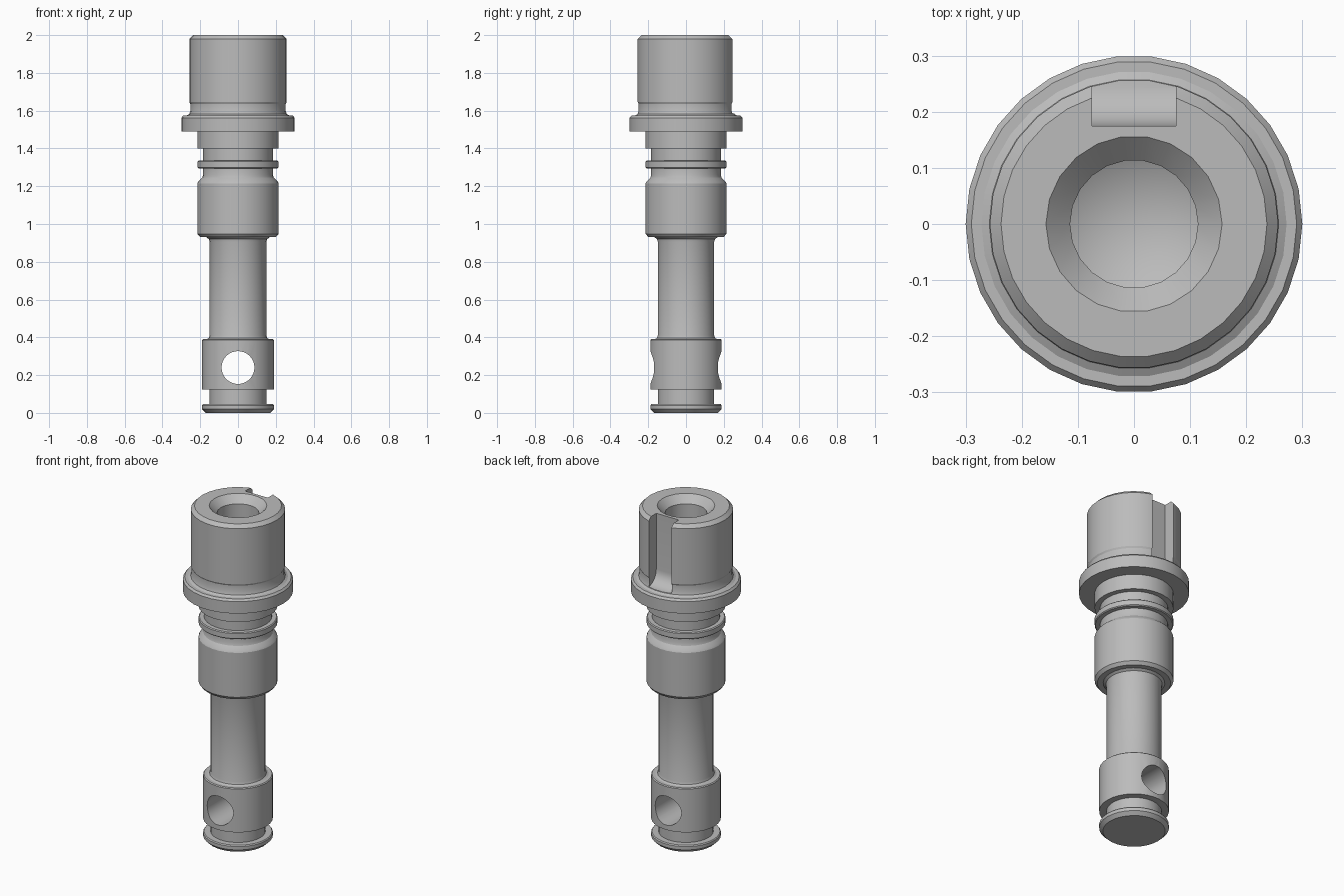
import bpy, bmesh
from math import cos, sin, pi, radians

cube = bpy.data.objects.get("Cube")
if cube:
    bpy.data.objects.remove(cube)

steel = bpy.data.materials.new("steel_grey")
steel.use_nodes = True
colour = (0.5, 0.5, 0.5, 1)
steel.diffuse_color = colour
steel.node_tree.nodes["Principled BSDF"].inputs["Base Color"].default_value = colour


def make_object(name, bm):
    bmesh.ops.recalc_face_normals(bm, faces=bm.faces)
    mesh = bpy.data.meshes.new(name)
    bm.to_mesh(mesh)
    bm.free()
    mesh.materials.append(steel)
    obj = bpy.data.objects.new(name, mesh)
    bpy.context.collection.objects.link(obj)
    return obj


def lathe(name, profile, sides):
    """Turn (radius, height) points round z; radius 0 makes a tip."""
    bm = bmesh.new()
    rings = []
    for r, z in profile:
        if r == 0:
            rings.append([bm.verts.new((0, 0, z))] * sides)
        else:
            rings.append([bm.verts.new((r * cos(2 * pi * i / sides),
                                        r * sin(2 * pi * i / sides), z))
                          for i in range(sides)])
    for low, high in zip(rings, rings[1:]):
        for i in range(sides):
            j = (i + 1) % sides
            corners = list(dict.fromkeys((low[i], low[j], high[j], high[i])))
            bm.faces.new(corners)
    for ring in (rings[0], rings[-1]):
        if ring[0] is not ring[1]:
            bm.faces.new(ring)
    return make_object(name, bm)


def cut(target, cutter):
    cutter.hide_render = True
    cutter.hide_viewport = True
    mod = target.modifiers.new(cutter.name, 'BOOLEAN')
    mod.operation = 'DIFFERENCE'
    mod.solver = 'EXACT'
    mod.object = cutter


# Turned shaft: foot, stem, sealing land, grooves, flange and head
shaft = lathe("turned_shaft", [
    (0.17, 0), (0.19, 0.02), (0.19, 0.04), (0.185, 0.046), (0.15, 0.046),
    (0.15, 0.125), (0.19, 0.125), (0.19, 0.385), (0.185, 0.39),
    (0.167, 0.39), (0.155, 0.396), (0.15, 0.41),
    (0.15, 0.905), (0.154, 0.92), (0.168, 0.93), (0.2, 0.93),
    (0.215, 0.948), (0.215, 1.215), (0.21, 1.225), (0.19, 1.245),
    (0.185, 1.26), (0.185, 1.295), (0.21, 1.295), (0.215, 1.3),
    (0.215, 1.33), (0.21, 1.335), (0.185, 1.335), (0.185, 1.4),
    (0.215, 1.4), (0.215, 1.49), (0.3, 1.49), (0.3, 1.562), (0.29, 1.574),
    (0.272, 1.574), (0.258, 1.582), (0.252, 1.6), (0.252, 1.635),
    (0.257, 1.645), (0.257, 1.98), (0.237, 2.0)], 30)

# Countersunk blind bore in the head
bore = lathe("bore_cutter", [
    (0, 1.6), (0.114, 1.66), (0.114, 1.957), (0.157, 2.0), (0.157, 2.1)], 22)
cut(shaft, bore)

# Cross hole through the foot
hole = lathe("cross_hole_cutter", [(0.087, -0.4), (0.087, 0.4)], 32)
hole.rotation_euler.x = radians(90)
hole.location.z = 0.24
cut(shaft, hole)

# Keyway down the back of the head, its floor sweeping outward at the base
floor = [(0.175, 2.1)]
for i in range(9):
    a = pi / 2 * i / 8
    floor.append((0.255 - 0.08 * cos(a), 1.665 - 0.08 * sin(a)))
floor += [(0.4, 1.585), (0.4, 2.1)]
bm = bmesh.new()
side = bm.faces.new([bm.verts.new((-0.075, y, z)) for y, z in floor])
grown = bmesh.ops.extrude_face_region(bm, geom=[side])
bmesh.ops.translate(bm, vec=(0.15, 0, 0),
                    verts=[g for g in grown["geom"] if isinstance(g, bmesh.types.BMVert)])
cut(shaft, make_object("keyway_cutter", bm))

# Bake the cuts, then shade smooth with crisp edges
bpy.context.view_layer.update()
graph = bpy.context.evaluated_depsgraph_get()
baked = bpy.data.meshes.new_from_object(shaft.evaluated_get(graph))
shaft.modifiers.clear()
shaft.data = baked
for obj in list(bpy.data.objects):
    if obj.name.endswith("_cutter"):
        bpy.data.objects.remove(obj)
for obj in bpy.context.selected_objects:
    obj.select_set(False)
shaft.select_set(True)
bpy.context.view_layer.objects.active = shaft
bpy.ops.object.shade_smooth_by_angle(angle=radians(25))
